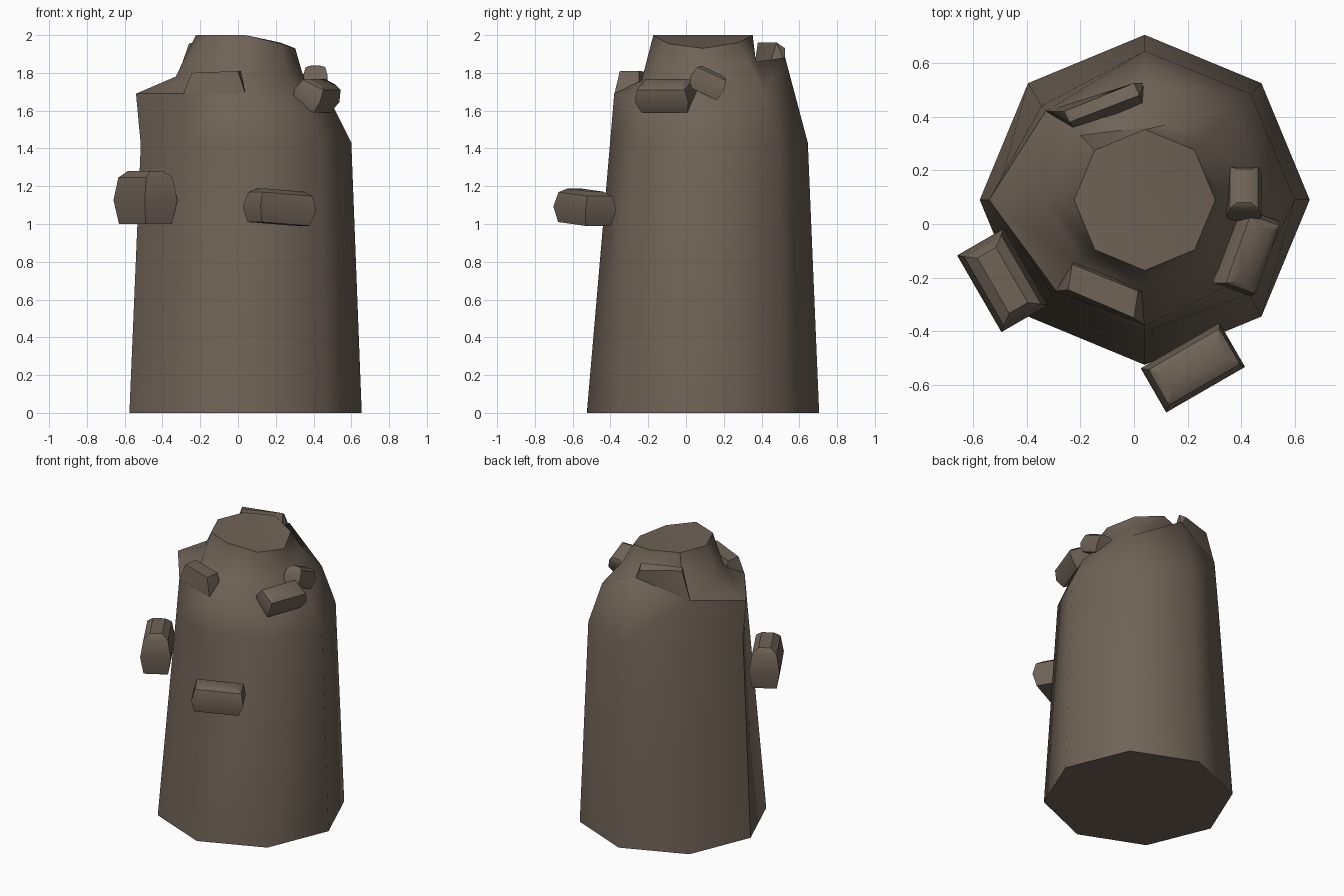
import bpy, bmesh, math
from mathutils import Vector, Euler

if "Cube" in bpy.data.objects:
    bpy.data.objects.remove(bpy.data.objects["Cube"])

bark = bpy.data.materials.new("bark")
bark.diffuse_color = (0.16, 0.125, 0.095, 1)
bark.use_nodes = True
bark.node_tree.nodes["Principled BSDF"].inputs["Base Color"].default_value = bark.diffuse_color


def finish(name, bm, angle):
    bmesh.ops.recalc_face_normals(bm, faces=bm.faces)
    me = bpy.data.meshes.new(name)
    bm.to_mesh(me)
    bm.free()
    ob = bpy.data.objects.new(name, me)
    bpy.context.collection.objects.link(ob)
    me.materials.append(bark)
    bpy.ops.object.select_all(action='DESELECT')
    bpy.context.view_layer.objects.active = ob
    ob.select_set(True)
    bpy.ops.object.shade_smooth_by_angle(angle=math.radians(angle))
    return ob


def hull(name, pts, angle=35):
    bm = bmesh.new()
    for p in pts:
        bm.verts.new(p)
    res = bmesh.ops.convex_hull(bm, input=bm.verts)
    junk = {g for g in res["geom_interior"] + res["geom_unused"]
            if isinstance(g, bmesh.types.BMVert)}
    bmesh.ops.delete(bm, geom=list(junk), context='VERTS')
    bmesh.ops.dissolve_limit(bm, angle_limit=0.02, verts=bm.verts, edges=bm.edges)
    return finish(name, bm, angle)


# Trunk: octagonal rings counter-clockwise from +x, with an uneven broken top
CX, CY = 0.04, 0.09


def octagon(r, zs):
    return [(CX + r * math.cos(i * math.pi / 4), CY + r * math.sin(i * math.pi / 4), zs[i])
            for i in range(8)]


rings = [
    octagon(0.615, [0] * 8),
    [(.60, .09, 1.43), (.435, .485, 1.43), (.04, .645, 1.43), (-.345, .44, 1.43),
     (-.515, .09, 1.42), (-.305, -.265, 1.43), (.04, -.402, 1.43), (.43, -.26, 1.45)],
    [(.51, .09, 1.61), (.37, .42, 1.70), (.04, .525, 1.88), (-.33, .42, 1.76),
     (-.54, .09, 1.69), (-.29, -.25, 1.69), (.04, -.38, 1.69), (.37, -.22, 1.62)],
    [(.34, .09, 1.80), (.27, .33, 1.85), (.12, .37, 1.86), (-.20, .33, 1.84),
     (-.33, .09, 1.78), (-.20, -.14, 1.77), (.04, -.235, 1.76), (.27, -.13, 1.77)],
    octagon(0.263, [1.93, 1.96, 2, 2, 2, 2, 2, 1.955]),
]
bm = bmesh.new()
vr = [[bm.verts.new(p) for p in r] for r in rings]
for a, b in zip(vr, vr[1:]):
    for i in range(8):
        j = (i + 1) % 8
        bm.faces.new((a[i], a[j], b[j], b[i]))
bm.faces.new(vr[0])
top = bm.verts.new((CX - .05, CY, 2))
for i in range(8):
    bm.faces.new((vr[-1][i], vr[-1][(i + 1) % 8], top))
finish("trunk", bm, 50)

# Splinters: raised pieces of rim standing in front of the broken core
hull("front_splinter", [(-.29, -.25, 1.685), (.04, -.38, 1.685), (-.22, -.13, 1.69), (.04, -.25, 1.69),
                        (-.245, -.245, 1.80), (0, -.35, 1.81), (-.23, -.15, 1.80), (.015, -.25, 1.81)])
hull("back_splinter", [(-.33, .42, 1.75), (.04, .525, 1.85), (-.22, .35, 1.75), (.04, .43, 1.80),
                       (-.26, .42, 1.955), (0, .525, 1.93), (-.24, .38, 1.96), (.02, .48, 1.96)])


# Lumps: faceted knots on the bark, flat underneath
def knot(name, loc, size, rot):
    rows = [(-.5, .86, .8), (-.05, 1, 1), (.38, .9, .8), (.5, .72, .4)]
    m = Euler([math.radians(a) for a in rot]).to_matrix()
    pts = [m @ Vector((sx * size[0] * l / 2, sy * size[1] * w / 2, size[2] * z)) + Vector(loc)
           for z, l, w in rows for sx in (-1, 1) for sy in (-1, 1)]
    hull(name, pts, 40)


knot("left_knot", (-.49, -.21, 1.14), (.33, .20, .28), (0, 0, -60))
knot("front_knot", (.22, -.535, 1.09), (.34, .19, .18), (0, 4, 30))
knot("right_knot", (.42, -.105, 1.685), (.30, .16, .15), (25, 0, 70))
knot("right_small_knot", (.41, .115, 1.75), (.19, .13, .13), (0, 25, 90))
